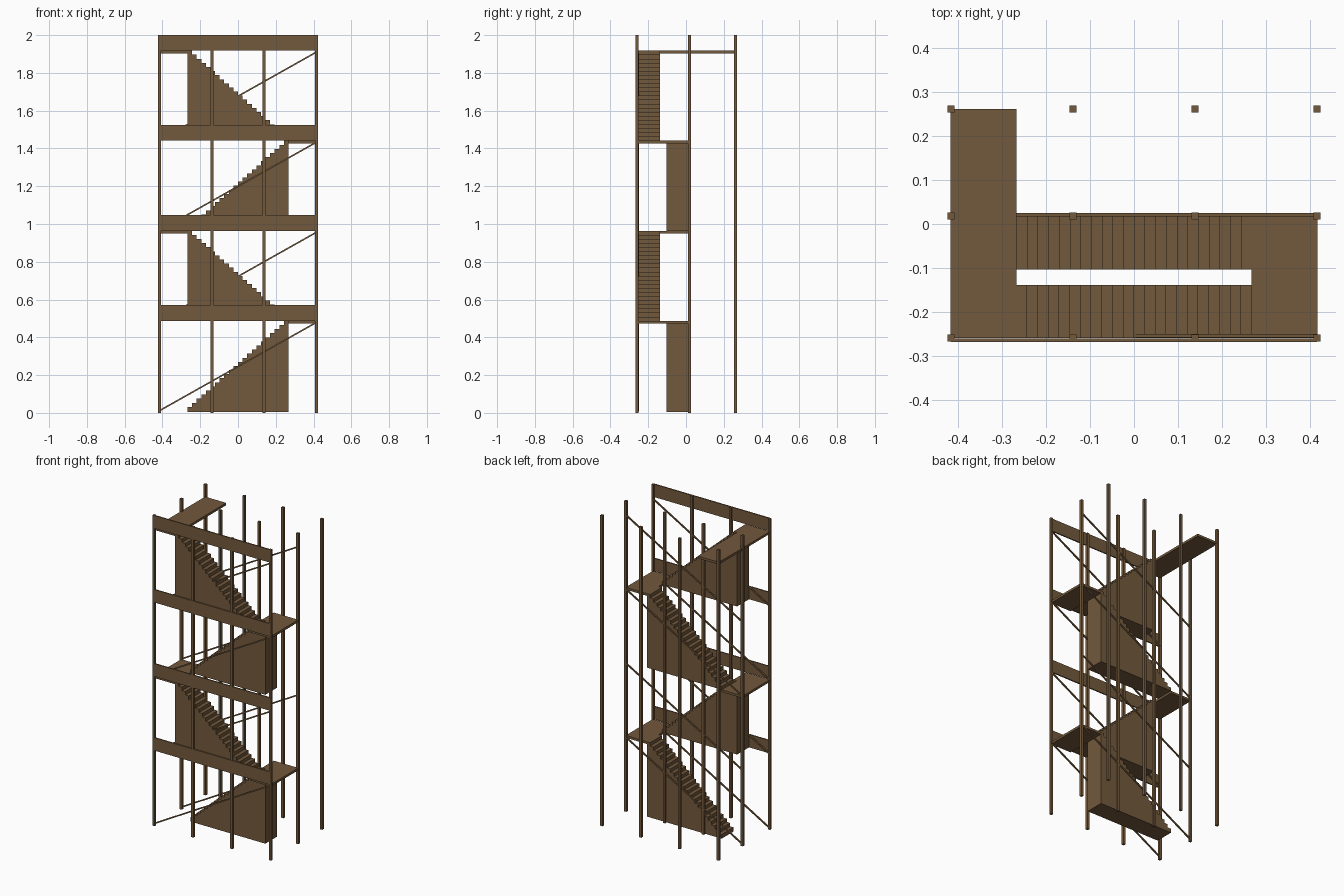
import bpy, bmesh, math
from mathutils import Matrix

cube = bpy.data.objects.get("Cube")
if cube:
    bpy.data.objects.remove(cube)

wood = bpy.data.materials.new("brown_wood")
wood.use_nodes = True
wood.diffuse_color = (0.17, 0.10, 0.045, 1)
wood.node_tree.nodes["Principled BSDF"].inputs["Base Color"].default_value = wood.diffuse_color


def add_box(bm, low, high, turn=Matrix()):
    """Box between two corners, optionally turned about its centre."""
    centre = [(a + b) / 2 for a, b in zip(low, high)]
    size = [b - a for a, b in zip(low, high)]
    bmesh.ops.create_cube(bm, size=1, matrix=Matrix.Translation(centre) @ turn @ Matrix.Diagonal((*size, 1)))


def finish(name, bm):
    mesh = bpy.data.meshes.new(name)
    bm.to_mesh(mesh)
    bm.free()
    mesh.materials.append(wood)
    bpy.context.collection.objects.link(bpy.data.objects.new(name, mesh))


def box(name, low, high, turn=Matrix()):
    bm = bmesh.new()
    add_box(bm, low, high, turn)
    finish(name, bm)


BASE, RISE, SLAB = 0.01, 0.477, 0.015
POST_X, POST_R = 0.415, 0.008
FRONT, MID, BACK = -0.259, 0.018, 0.261
STAIR_X, STAIR_W, STEPS = 0.267, 0.121, 22

# Posts: three rows of four
for row, y in (("front", FRONT), ("middle", MID), ("back", BACK)):
    for i in range(4):
        x = -POST_X + i * 2 * POST_X / 3
        box(f"{row}_post_{i + 1}", (x - POST_R, y - POST_R, 0), (x + POST_R, y + POST_R, 2))

# Each storey: a flight, a landing, a front parapet and two braces
for level in range(4):
    z0 = BASE + level * RISE
    z1 = z0 + RISE
    to_left = level % 2 == 0
    side = 1 if to_left else -1

    # Flight of solid steps
    y0 = MID - STAIR_W if to_left else FRONT
    bottom = z0 if level else 0.005
    tread = 2 * STAIR_X / STEPS
    bm = bmesh.new()
    for s in range(STEPS):
        xa = side * (-STAIR_X + s * tread)
        xb = xa + side * tread
        add_box(bm, (min(xa, xb), y0, bottom),
                (max(xa, xb), y0 + STAIR_W, z0 + (s + 1) * RISE / STEPS))
    finish(f"stair_flight_{level + 1}", bm)

    # Landing, the top one reaching the back posts
    xs = sorted((side * STAIR_X, side * (POST_X + 0.002)))
    depth = BACK if level == 3 else MID
    box(f"landing_{level + 1}", (xs[0], FRONT, z1 - SLAB), (xs[1], depth, z1))

    # Parapet board across the front
    box(f"parapet_{level + 1}", (-POST_X, -0.268, z1), (POST_X, -0.26, z1 + 0.083))

    # Diagonal braces in the front and middle planes
    run, climb = 2 * POST_X, RISE - 0.01
    half = math.hypot(run, climb) / 2
    turn = Matrix.Rotation(-math.atan2(climb, run), 4, "Y")
    zc = (z0 + z1) / 2 - 0.003
    for row, y in (("front", FRONT + 0.001), ("middle", MID - 0.001)):
        box(f"{row}_brace_{level + 1}", (-half, y, zc - 0.004), (half, y + 0.008, zc + 0.004), turn)
